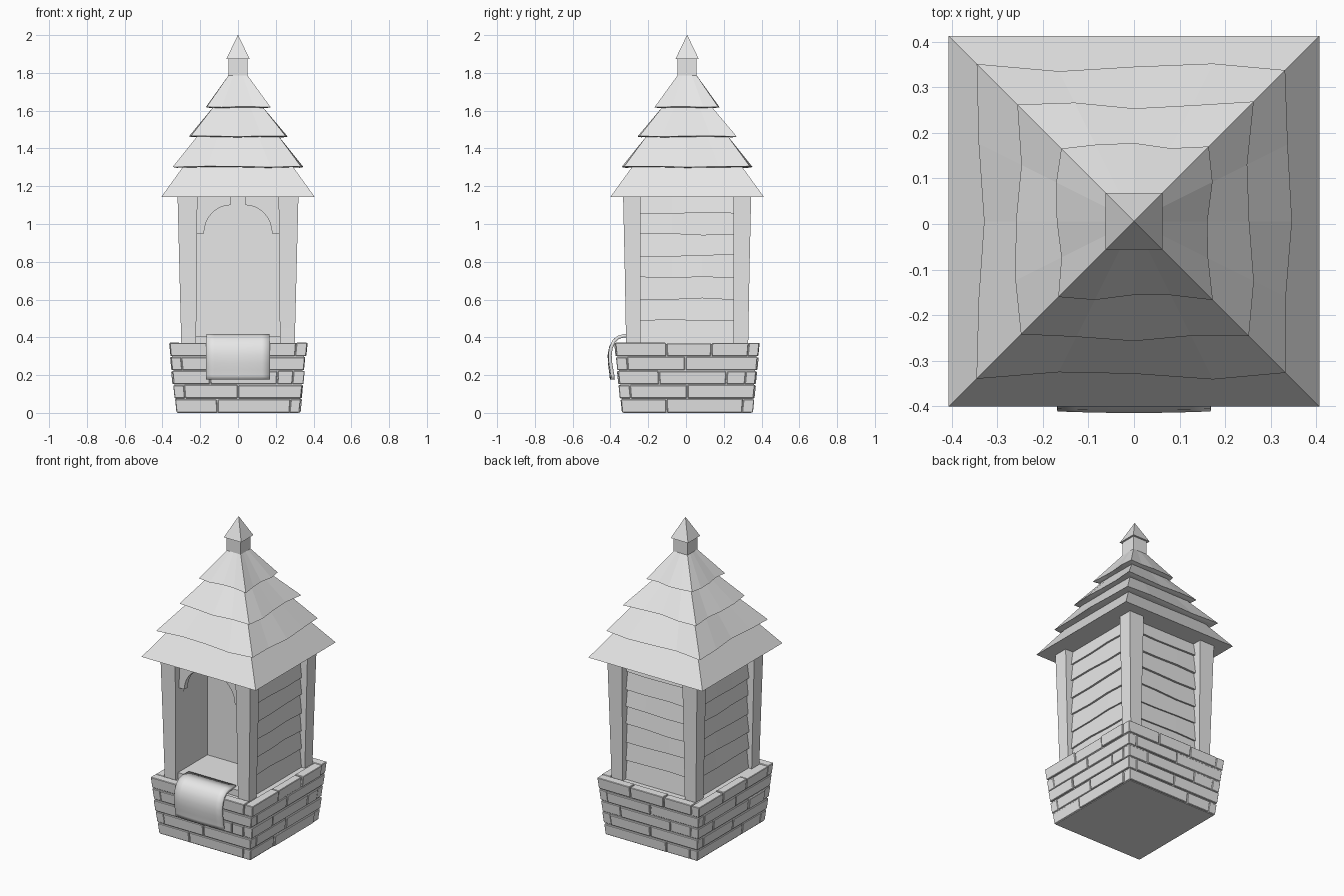
import bpy, bmesh, math, random
from mathutils import Vector, Matrix

random.seed(4)
if "Cube" in bpy.data.objects:
    bpy.data.objects.remove(bpy.data.objects["Cube"], do_unlink=True)

CENTRE = Vector((0, 0.006, 0))
grey = bpy.data.materials.new("plain_grey")
grey.use_nodes = True
grey.diffuse_color = (0.8, 0.8, 0.8, 1)
grey.node_tree.nodes["Principled BSDF"].inputs["Base Color"].default_value = (0.8, 0.8, 0.8, 1)


def jitter(a):
    return random.uniform(-a, a)


def loft(bm, rings, turn=0):
    """Closed solid through matching rings, turned by quarter turns about z."""
    m = Matrix.Translation(CENTRE) @ Matrix.Rotation(turn * math.pi / 2, 4, 'Z')
    vs = [[bm.verts.new(m @ Vector(p)) for p in r] for r in rings]
    n = len(vs[0])
    for a, b in zip(vs, vs[1:]):
        for i in range(n):
            j = (i + 1) % n
            bm.faces.new((a[i], a[j], b[j], b[i]))
    bm.faces.new(vs[0][::-1])
    bm.faces.new(vs[-1])


def rect(x0, x1, y0, y1, z):
    return [(x0, y0, z), (x1, y0, z), (x1, y1, z), (x0, y1, z)]


def square(h, z):
    return rect(-h, h, -h, h, z)


def finish(name, bm, bevel=0, smooth=False):
    bmesh.ops.recalc_face_normals(bm, faces=bm.faces)
    me = bpy.data.meshes.new(name)
    bm.to_mesh(me)
    bm.free()
    me.materials.append(grey)
    ob = bpy.data.objects.new(name, me)
    bpy.context.collection.objects.link(ob)
    if bevel:
        mod = ob.modifiers.new("bevel", 'BEVEL')
        mod.width, mod.segments = bevel, 1
    if smooth:
        bpy.ops.object.select_all(action='DESELECT')
        ob.select_set(True)
        bpy.context.view_layer.objects.active = ob
        bpy.ops.object.shade_smooth_by_angle(angle=math.radians(35))
    return ob


# Stone base: tapered core with five courses of bricks, a little deeper than wide
def base_half(z):
    return 0.328 + 0.1 * z


EXTRA = 0.018
bm = bmesh.new()
rings = []
for z in (0, 0.364):
    h = base_half(z) - 0.008
    rings.append(rect(-h, h, -h - EXTRA, h + EXTRA, z))
loft(bm, rings)
finish("base_core", bm)

bm = bmesh.new()
splits = [[-0.11], [0.0], [-0.15, 0.21], [0.01], [-0.11, 0.13]]
depth, gap, course = 0.055, 0.003, 0.0745
for row, cuts in enumerate(splits):
    z0, z1 = row * course + 0.003, (row + 1) * course - 0.003
    for side in range(4):
        wide, deep = (EXTRA, 0) if side % 2 else (0, EXTRA)
        w0, w1 = base_half(z0) + wide, base_half(z1) + wide
        d0, d1 = base_half(z0) + deep, base_half(z1) + deep
        flip = 1 if (row + side // 2) % 2 == 0 else -1
        ends = [-w1, w1 - depth] if row % 2 == 0 else [depth - w1, w1]
        xs = [ends[0]] + sorted(c * flip for c in cuts) + [ends[1]]
        for a, b in zip(xs, xs[1:]):
            a, b, out, k = a + gap, b - gap, jitter(0.004), w0 / w1
            loft(bm, [rect(a * k, b * k, -d0 - out, depth - d0, z0),
                      rect(a, b, -d1 - out, depth - d1, z1 + jitter(0.002))], side)
finish("base_bricks", bm, bevel=0.003)

# Cabin body: solid rear block and two cheeks leave an open alcove in front
bm = bmesh.new()
loft(bm, [rect(-0.25, 0.25, 0, 0.262, z) for z in (0.355, 1.155)])
for s in (-1, 1):
    loft(bm, [rect(s * 0.222, s * 0.25, -0.262, 0.01, z) for z in (0.355, 1.155)])
finish("cabin_walls", bm)

bm = bmesh.new()
loft(bm, [rect(-0.225, 0.225, -0.3, 0.01, z) for z in (0.35, 0.405)])
finish("counter", bm)

# Corner posts, wider at the top
bm = bmesh.new()
for sx in (-1, 1):
    for sy in (-1, 1):
        loft(bm, [rect(sx * x0, sx * x1, sy * 0.246, sy * y1, z) for x0, x1, y1, z in (
            (0.222, 0.3, 0.323, 0.355), (0.219, 0.31, 0.33, 0.75), (0.215, 0.32, 0.339, 1.15))])
finish("corner_posts", bm, smooth=True)

# Overlapping wall boards on the two sides and the back
bm = bmesh.new()
edges = [0.36] + [0.49 + 0.1135 * i for i in range(6)] + [1.15]
for side in (1, 2, 3):
    deep = 0.014 if side == 2 else 0
    for z0, z1 in zip(edges, edges[1:]):
        tl, tr, bow = jitter(0.006), jitter(0.006), jitter(0.004)
        foot = 0.278 + deep + jitter(0.004)
        head = min(z1 + 0.012, 1.15)
        columns = []
        for x, dz in ((-0.25, tl), (-0.08, bow), (0.08, -bow), (0.25, tr)):
            columns.append([(x, -foot, z0 + dz), (x, -0.263 - deep, head),
                            (x, -0.235 - deep, head), (x, -0.235 - deep, z0 + dz + 0.005)])
        loft(bm, columns, side)
finish("wall_boards", bm)

# Arched brackets at the top of the opening
bm = bmesh.new()
for s in (-1, 1):
    arc = [(0.04 + 0.14 * math.sin(t), 0.95 + 0.15 * math.cos(t))
           for t in (i * math.pi / 16 for i in range(9))]
    outline = [(0.225, 0.95), (0.225, 1.15), (0.04, 1.15)] + arc
    loft(bm, [[(s * x, y, z) for x, z in outline] for y in (-0.295, -0.26)])
finish("arch_brackets", bm)

# Cloth hanging over the front of the counter
path = [(-0.26, 0.406), (-0.33, 0.408), (-0.358, 0.4), (-0.381, 0.38), (-0.398, 0.345),
        (-0.404, 0.305), (-0.402, 0.265), (-0.397, 0.23), (-0.392, 0.2), (-0.39, 0.177)]
bm = bmesh.new()
rows = []
for y, z in path:
    hang = max(0, 0.4 - z) / 0.22
    rows.append([bm.verts.new((x, y - 0.008 * hang * (1 - (x / 0.168) ** 2) + 0.004 * hang, z))
                 for x in (0.168 * (i / 4 - 1) for i in range(9))])
for a, b in zip(rows, rows[1:]):
    for i in range(8):
        bm.faces.new((a[i], b[i], b[i + 1], a[i + 1]))
cloth = finish("counter_cloth", bm, smooth=True)
mod = cloth.modifiers.new("thickness", 'SOLIDIFY')
mod.thickness, mod.offset = 0.018, 0
cloth.modifiers.move(len(cloth.modifiers) - 1, 0)


# Roof: a plain eave tier and three ragged tiers above it
def tier_ring(h, z, wave=0, seed=0):
    """Square outline whose sides wander in and out."""
    ring = []
    for side in range(4):
        rot = Matrix.Rotation(side * math.pi / 2, 4, 'Z')
        for i in range(4):
            slip = wave * math.sin(seed * 2.1 + side * 1.7 + i * 1.9)
            hh = h + slip
            ring.append(rot @ Vector((hh * (i / 2 - 1), -hh, z - slip * 0.3)))
    return ring


tiers = [(0.407, 1.142, 0.288, 1.307, 0), (0.338, 1.304, 0.213, 1.468, 0.009),
         (0.255, 1.465, 0.128, 1.623, 0.008), (0.166, 1.62, 0.048, 1.79, 0.007)]
bm = bmesh.new()
for n, (h0, z0, h1, z1, wave) in enumerate(tiers):
    rings = [tier_ring(h0, z0, wave, n), tier_ring(h1, z1)]
    if wave:
        rings.insert(0, tier_ring(h0 - 0.022, z0 - 0.004, wave, n))
    loft(bm, rings)
finish("roof_tiers", bm)

# Finial: square stem with a pyramid cap
bm = bmesh.new()
loft(bm, [square(0.05, 1.77), square(0.05, 1.88)])
finish("finial_stem", bm)
bm = bmesh.new()
loft(bm, [square(0.062, 1.873), square(0.001, 2.0)])
finish("finial_cap", bm)
